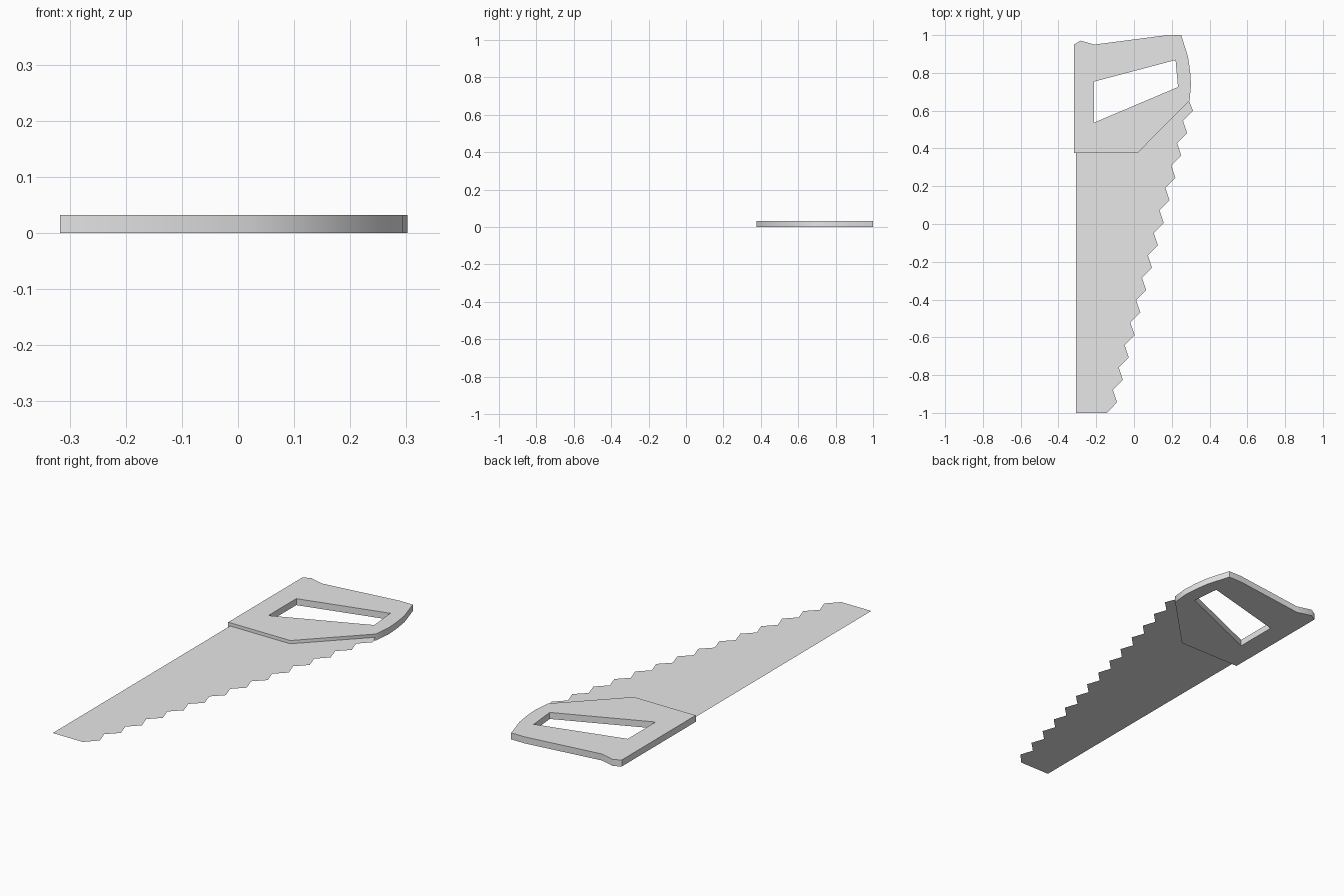
import bpy
import bmesh
import math
from mathutils import Vector

if "Cube" in bpy.data.objects:
    bpy.data.objects.remove(bpy.data.objects["Cube"], do_unlink=True)

THICK = 0.032

grey = bpy.data.materials.new("plain grey")
grey.use_nodes = True
grey.diffuse_color = (0.8, 0.8, 0.8, 1)
grey.node_tree.nodes["Principled BSDF"].inputs["Base Color"].default_value = (0.8, 0.8, 0.8, 1)


def flat_part(name, loops, z, thickness=0):
    """Fill closed outlines (outer edge, then holes) and extrude them upwards."""
    bm = bmesh.new()
    for loop in loops:
        verts = [bm.verts.new((x, y, z)) for x, y in loop]
        for a, b in zip(verts, verts[1:] + verts[:1]):
            bm.edges.new((a, b))
    bmesh.ops.triangle_fill(bm, edges=bm.edges[:], use_beauty=True, normal=Vector((0, 0, 1)))
    if thickness:
        grown = bmesh.ops.extrude_face_region(bm, geom=bm.faces[:], use_keep_orig=True)["geom"]
        top = [g for g in grown if isinstance(g, bmesh.types.BMVert)]
        bmesh.ops.translate(bm, verts=top, vec=(0, 0, thickness))
        bmesh.ops.recalc_face_normals(bm, faces=bm.faces[:])
    else:
        for face in bm.faces:
            if face.normal.z < 0:
                face.normal_flip()
    mesh = bpy.data.meshes.new(name)
    bm.to_mesh(mesh)
    bm.free()
    mesh.materials.append(grey)
    obj = bpy.data.objects.new(name, mesh)
    bpy.context.collection.objects.link(obj)
    return obj


# Handle: grip plate with a slanted finger hole
outline = [(-0.317, 0.377), (0.02, 0.377), (0.294, 0.653), (0.302, 0.738),
           (0.297, 0.81), (0.286, 0.885), (0.25, 1.0), (0.177, 1.0),
           (-0.21, 0.95), (-0.283, 0.971), (-0.317, 0.95)]
finger_hole = [(-0.211, 0.537), (0.233, 0.725), (0.22, 0.868), (-0.211, 0.754)]
handle = flat_part("handle", [outline, finger_hole], 0, THICK)

# Blade: thin sheet with a straight back and a row of slanted teeth
TEETH = 14
first_tip, last_tip = Vector((-0.09, -0.944)), Vector((0.312, 0.6))
edge = [(-0.307, 0.377), (-0.307, -1.0), (-0.143, -1.0)]
for i in range(TEETH):
    tip = first_tip.lerp(last_tip, i / (TEETH - 1))
    if i:
        edge.append((tip.x - 0.053, tip.y - 0.053))
    edge.append((tip.x, tip.y))
edge += [(0.291, 0.653), (0.02, 0.377)]
blade = flat_part("blade", [edge], THICK / 2)

# Smooth the handle rim but keep its flat faces crisp
bpy.ops.object.select_all(action="DESELECT")
handle.select_set(True)
bpy.context.view_layer.objects.active = handle
bpy.ops.object.shade_smooth_by_angle(angle=math.radians(50))
